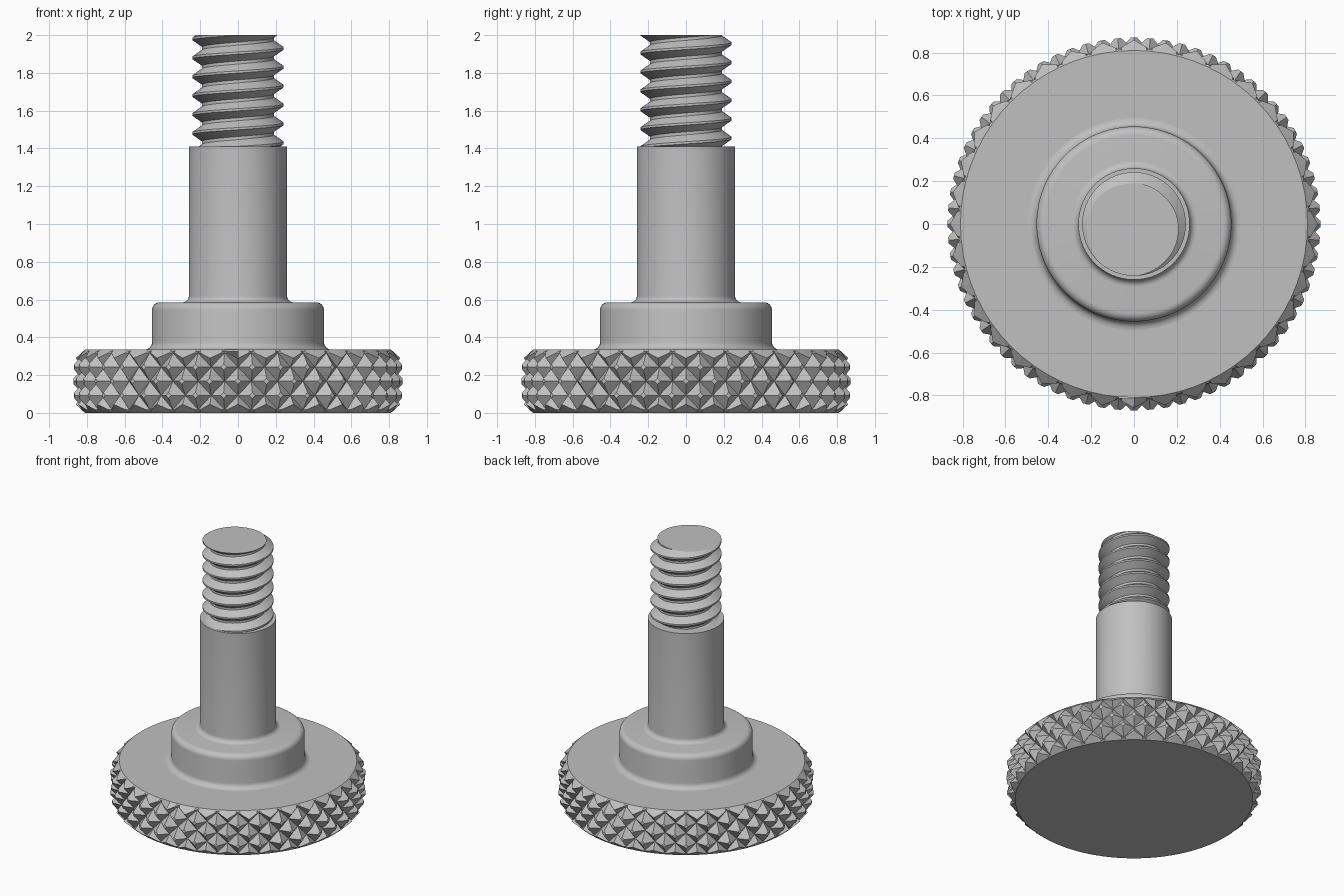
import bpy, bmesh
from math import sin, cos, pi, radians, atan2

if "Cube" in bpy.data.objects:
    bpy.data.objects.remove(bpy.data.objects["Cube"], do_unlink=True)

steel = bpy.data.materials.new("brushed_grey")
steel.use_nodes = True
GREY = (0.53, 0.53, 0.53, 1)
steel.diffuse_color = GREY
steel.node_tree.nodes["Principled BSDF"].inputs["Base Color"].default_value = GREY


def finish(name, bm, smooth_angle=None):
    """Turn a bmesh into a named object with the shared material."""
    bmesh.ops.recalc_face_normals(bm, faces=bm.faces[:])
    mesh = bpy.data.meshes.new(name)
    bm.to_mesh(mesh)
    bm.free()
    mesh.materials.append(steel)
    obj = bpy.data.objects.new(name, mesh)
    bpy.context.collection.objects.link(obj)
    if smooth_angle:
        bpy.ops.object.select_all(action="DESELECT")
        obj.select_set(True)
        bpy.context.view_layer.objects.active = obj
        bpy.ops.object.shade_smooth_by_angle(angle=radians(smooth_angle))
    return obj


def polar(r, a, z):
    return (r * cos(a), r * sin(a), z)


def lathe(profile, segments):
    """Closed solid of revolution, capped at both ends of the profile."""
    bm = bmesh.new()
    rings = [[bm.verts.new(polar(r, 2 * pi * i / segments, z)) for i in range(segments)]
             for r, z in profile]
    for low, high in zip(rings, rings[1:]):
        for i in range(segments):
            j = (i + 1) % segments
            bm.faces.new((low[i], low[j], high[j], high[i]))
    bm.faces.new(rings[0][::-1])
    bm.faces.new(rings[-1])
    return bm


def arc(cx, cz, radius, start, end, steps=6):
    angles = [radians(start + (end - start) * i / steps) for i in range(steps + 1)]
    return [(cx + radius * cos(a), cz + radius * sin(a)) for a in angles]


# Knurled head: a drum of small pyramids, trimmed by a chamfered blank
HEAD_TOP, COLUMNS, ROW = 0.335, 72, 0.075
PEAK, GROOVE = 0.885, 0.815
bm = bmesh.new()
rows = []
for k in range(-3, 4):
    z = HEAD_TOP / 2 + ROW * k
    rows.append([bm.verts.new(polar(GROOVE if (m + k) % 2 else PEAK, 2 * pi * m / COLUMNS, z))
                 for m in range(COLUMNS)])
for k, (low, high) in enumerate(zip(rows, rows[1:]), -3):
    for m in range(COLUMNS):
        n = (m + 1) % COLUMNS
        a, b, c, d = low[m], low[n], high[n], high[m]
        # split every cell along its groove
        tris = ((a, b, c), (a, c, d)) if (m + k) % 2 else ((a, b, d), (b, c, d))
        for tri in tris:
            bm.faces.new(tri)
bm.faces.new(rows[0][::-1])
bm.faces.new(rows[-1])
head = finish("knurled_head", bm)

blank = finish("head_blank", lathe(
    [(0.81, 0), (0.87, 0.055), (0.87, 0.28), (0.81, HEAD_TOP)], COLUMNS))
blank.hide_render = True
trim = head.modifiers.new("trim", "BOOLEAN")
trim.operation = "INTERSECT"
trim.solver = "EXACT"
trim.object = blank
bpy.context.view_layer.update()
trimmed = bpy.data.meshes.new_from_object(
    head.evaluated_get(bpy.context.evaluated_depsgraph_get()))
head.modifiers.clear()
head.data = trimmed
bpy.data.objects.remove(blank, do_unlink=True)

# Collar and shank with rounded shoulder and fillets
COLLAR, SHANK, STEP, SHANK_TOP = 0.455, 0.26, 0.585, 1.41
profile = [(0.495, HEAD_TOP - 0.01)]
profile += arc(COLLAR + 0.04, HEAD_TOP + 0.04, 0.04, 270, 180)
profile += arc(COLLAR - 0.04, STEP - 0.04, 0.04, 0, 90)
profile += arc(SHANK + 0.035, STEP + 0.035, 0.035, 270, 180)
profile += [(SHANK, SHANK_TOP)]
finish("collar_and_shank", lathe(profile, 96), 35)

# Screw thread: a right-handed helical strip, cut flat at the top
PITCH, CREST, ROOT, TURN, TOP = 0.1, 0.242, 0.19, 64, 2.0
section = [(CREST, -0.06), (CREST, 0.06), (ROOT, 0.42), (ROOT, 0.58), (CREST, 0.94)]
start = TOP - PITCH * 7.7
bm = bmesh.new()
strip = []
for i in range(TURN * 9 + 1):
    t = i / TURN
    strip.append([bm.verts.new(polar(r, 2 * pi * (i % TURN) / TURN, start + PITCH * (t + dz)))
                  for r, dz in section])
for p, q in zip(strip, strip[1:]):
    for j in range(len(section) - 1):
        bm.faces.new((p[j], q[j], q[j + 1], p[j + 1]))
bmesh.ops.remove_doubles(bm, verts=bm.verts[:], dist=0.0005)
bmesh.ops.bisect_plane(bm, geom=bm.verts[:] + bm.edges[:] + bm.faces[:], dist=0.00001,
                       plane_co=(0, 0, TOP), plane_no=(0, 0, 1), clear_outer=True)
rim = [v for v in bm.verts if abs(v.co.z - TOP) < 0.0001]
rim.sort(key=lambda v: atan2(v.co.y, v.co.x))
bm.faces.new(rim)
finish("screw_thread", bm, 30)
